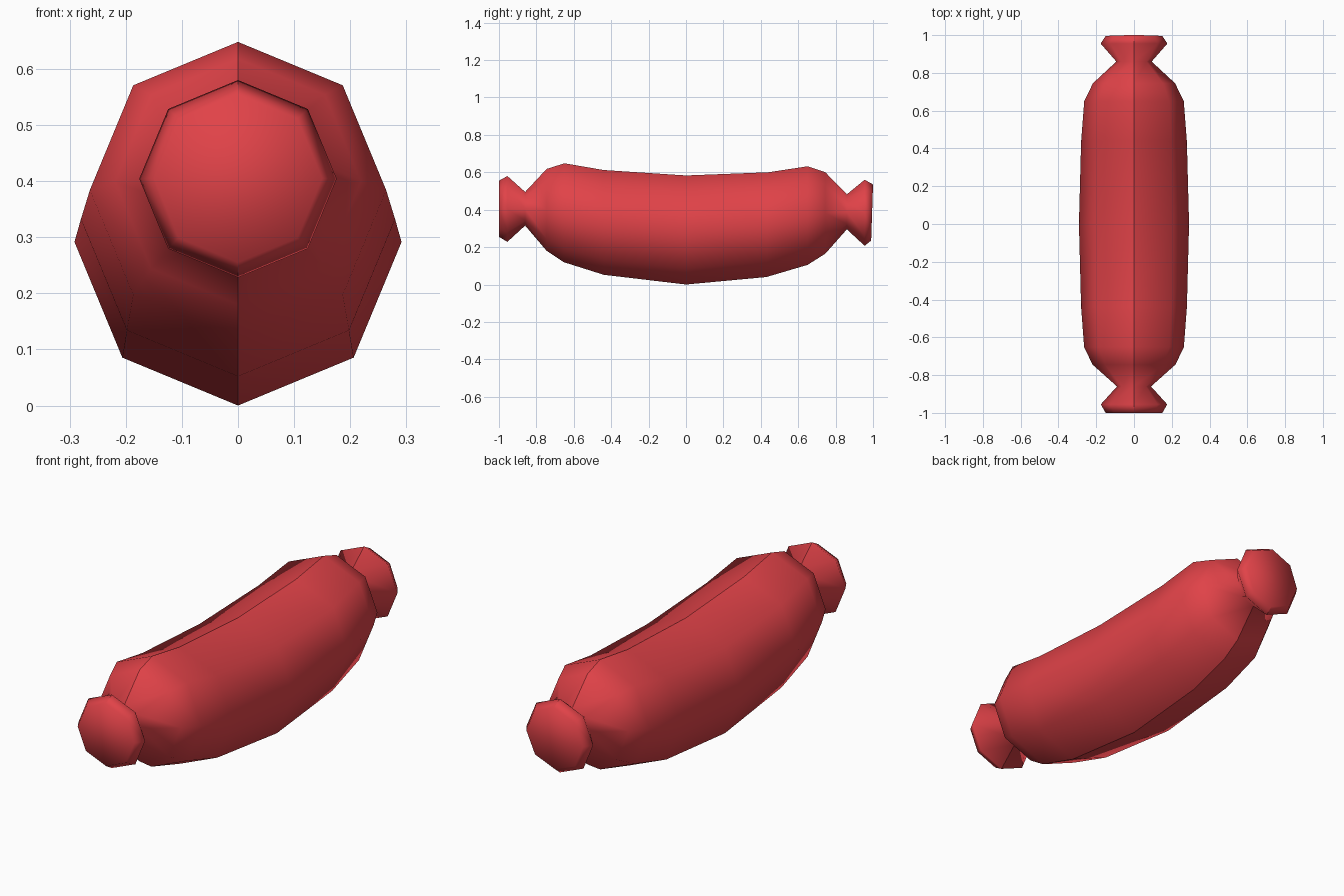
import bpy, bmesh, math

if "Cube" in bpy.data.objects:
    bpy.data.objects.remove(bpy.data.objects["Cube"])

SIDES = 8
# ring profile along the length: (y at top, z top, y at bottom, z bottom)
RINGS = [
    (-1.0, 0.555, -1.0, 0.255),
    (-0.955, 0.58, -0.955, 0.228),
    (-0.86, 0.495, -0.86, 0.315),
    (-0.745, 0.618, -0.745, 0.18),
    (-0.65, 0.648, -0.655, 0.12),
    (-0.44, 0.612, -0.44, 0.052),
    (0.0, 0.583, 0.0, 0.0),
    (0.44, 0.60, 0.43, 0.04),
    (0.65, 0.632, 0.65, 0.105),
    (0.745, 0.60, 0.745, 0.165),
    (0.86, 0.482, 0.86, 0.295),
    (0.955, 0.56, 0.955, 0.207),
    (1.0, 0.535, 0.99, 0.235),
]

bm = bmesh.new()


def add_ring(yt, zt, yb, zb):
    r, cz, cy = (zt - zb) / 2, (zt + zb) / 2, (yt + yb) / 2
    ring = []
    for i in range(SIDES):
        a = 2 * math.pi * i / SIDES
        up = math.cos(a)
        ring.append(bm.verts.new((r * math.sin(a), cy + up * (yt - yb) / 2, cz + r * up)))
    return ring


# casing with knotted ends
loops = [add_ring(*r) for r in RINGS]
for a, b in zip(loops, loops[1:]):
    for i in range(SIDES):
        j = (i + 1) % SIDES
        bm.faces.new((a[i], a[j], b[j], b[i]))
bm.faces.new(loops[0])
bm.faces.new(loops[-1][::-1])
bmesh.ops.recalc_face_normals(bm, faces=bm.faces)

# smooth skin, with a crisp seam along the top and bottom
for f in bm.faces:
    f.smooth = True
for e in bm.edges:
    if all(abs(v.co.x) < 1e-5 for v in e.verts):
        e.smooth = False

mesh = bpy.data.meshes.new("sausage")
bm.to_mesh(mesh)
bm.free()
sausage = bpy.data.objects.new("sausage", mesh)
bpy.context.collection.objects.link(sausage)

mat = bpy.data.materials.new("red_skin")
mat.diffuse_color = (0.75, 0.055, 0.065, 1)
mat.use_nodes = True
mat.node_tree.nodes["Principled BSDF"].inputs["Base Color"].default_value = mat.diffuse_color
mesh.materials.append(mat)
